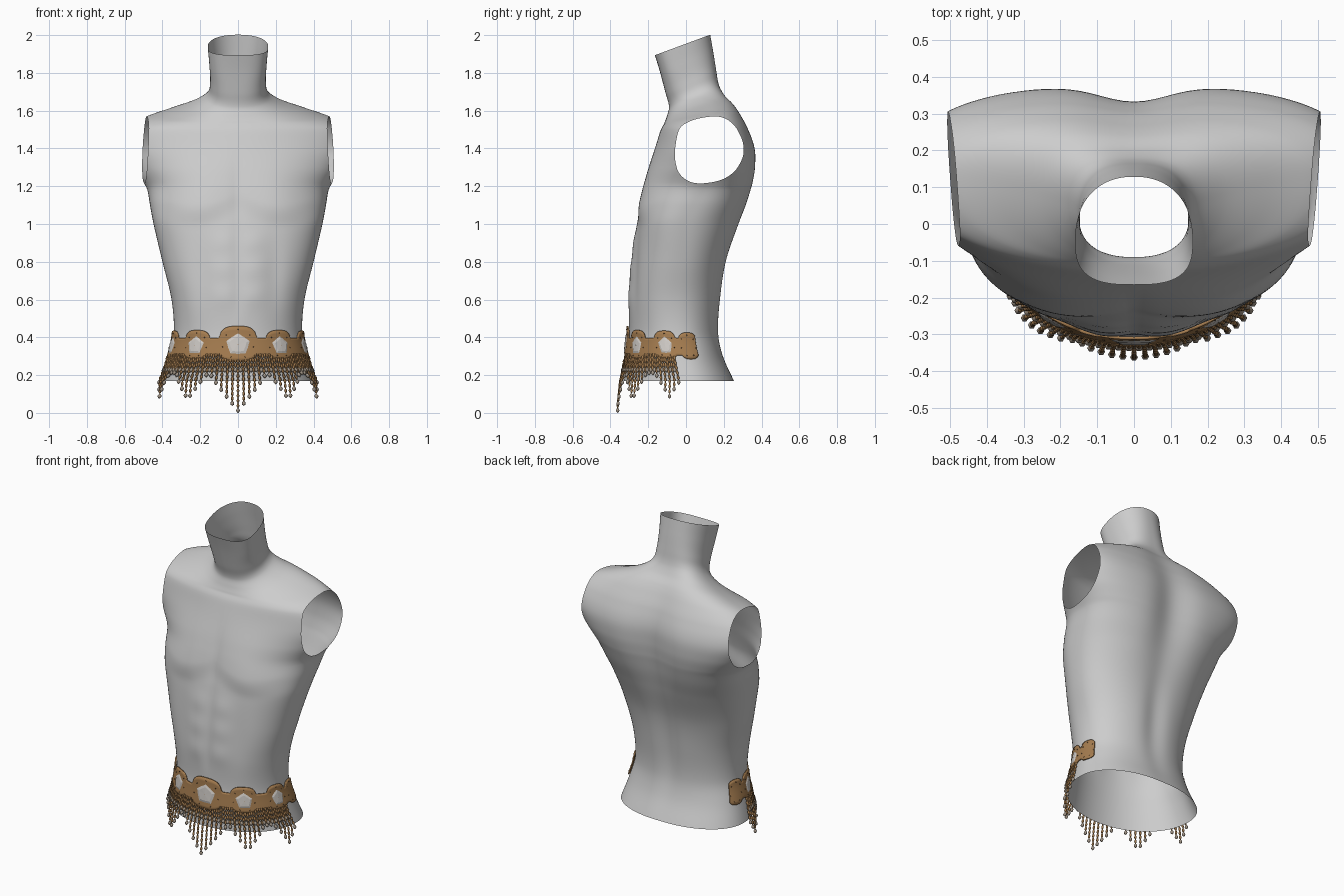
import bpy, bmesh
from math import sin, cos, pi, exp
from mathutils import Vector

cube = bpy.data.objects.get("Cube")
if cube:
    bpy.data.objects.remove(cube)


def material(name, rgb, rough=0.6):
    m = bpy.data.materials.new(name)
    m.use_nodes = True
    m.diffuse_color = (*rgb, 1)
    node = m.node_tree.nodes["Principled BSDF"]
    node.inputs["Base Color"].default_value = (*rgb, 1)
    node.inputs["Roughness"].default_value = rough
    return m


GREY = material("torso grey", (0.61, 0.61, 0.61))
COPPER = material("copper brown", (0.38, 0.205, 0.08))
DARK = material("dark bronze", (0.15, 0.085, 0.04))
SILVER = material("pale silver", (0.62, 0.59, 0.56))
DROP = material("drop bead", (0.36, 0.3, 0.24))


def finish(bm, name, mats, smooth=True):
    me = bpy.data.meshes.new(name)
    bm.normal_update()
    bm.to_mesh(me)
    bm.free()
    for m in mats:
        me.materials.append(m)
    for p in me.polygons:
        p.use_smooth = smooth
    ob = bpy.data.objects.new(name, me)
    bpy.context.collection.objects.link(ob)
    return ob


# Torso sections: height, half width, side y, front y, back y
SECTIONS = [
    (.17, .4, 0, -.33, .255), (.3, .365, -.03, -.315, .2),
    (.42, .34, -.05, -.303, .178), (.6, .352, -.05, -.303, .19),
    (.8, .4, -.03, -.288, .223), (1, .447, 0, -.26, .295),
    (1.1, .466, .045, -.24, .332), (1.18, .48, .09, -.224, .355),
    (1.22, .5, .11, -.215, .364), (1.3, .556, .122, -.195, .374),
    (1.4, .61, .123, -.165, .37), (1.5, .59, .12, -.134, .335),
    (1.56, .497, .112, -.117, .293), (1.6, .365, .1, -.11, .258),
    (1.635, .24, .07, -.1, .218), (1.68, .165, .045, -.09, .187),
    (1.75, .148, .02, -.108, .168), (1.85, .152, -.02, -.137, .147),
    (1.938, .16, -.045, -.165, .13)]


def slope(i, k):
    a, b = SECTIONS[max(i - 1, 0)], SECTIONS[min(i + 1, len(SECTIONS) - 1)]
    return (b[k] - a[k]) / (b[0] - a[0])


def section(z):
    """Smoothly interpolated half width, side, front and back at a height."""
    i = 0
    while i < len(SECTIONS) - 2 and z > SECTIONS[i + 1][0]:
        i += 1
    a, b = SECTIONS[i], SECTIONS[i + 1]
    h = b[0] - a[0]
    u = min(max((z - a[0]) / h, 0), 1)
    return [(1 + 2 * u) * (1 - u) ** 2 * a[k] + u * u * (3 - 2 * u) * b[k]
            + h * u * (1 - u) * ((1 - u) * slope(i, k) - u * slope(i + 1, k))
            for k in range(1, 5)]


def bump(v, centre, width):
    return exp(-((v - centre) / width) ** 2)


def ramp(v, lo, hi):
    u = min(max((v - lo) / (hi - lo), 0), 1)
    return u * u * (3 - 2 * u)


def front_relief(x, z):
    x = abs(x)
    crease = .98 + 1.5 * (x - .23) ** 2
    pecs = .018 * bump(x, .2, .17) * ramp(z, crease, crease + .12) * (1 - ramp(z, 1.1, 1.45))
    abs_rows = sum(.006 * bump(x, .08, .06) * bump(z, c, .06) for c in (.62, .76, .9))
    midline = .005 * bump(x, 0, .03) * ramp(z, .45, .6) * (1 - ramp(z, 1.2, 1.5))
    flank = .008 * bump(x, .19, .05) * bump(z, .72, .2)
    return pecs + abs_rows - midline - flank


def back_relief(x, z):
    spine = .046 * bump(x, 0, .13) * bump(z, 1.25, .38)
    lower = .018 * bump(x, 0, .07) * bump(z, .6, .28)
    return -spine - lower


def surface(t, z, offset=0):
    """Point on the torso: t is the angle around from the front centre."""
    w, ys, yf, yb = section(z)
    s, c = sin(t), cos(t)
    if c > 0:
        n = 2.05 + .25 * ramp(z, .35, .7) + .6 * ramp(z, 1.65, 1.9)
        n += .2 * bump(z, 1.06, .13) - .3 * bump(z, 1.42, .15)
    else:
        n = 2.2 + .7 * bump(z, 1.35, .3)
    k = (abs(s) ** n + abs(c) ** n) ** (-1 / n)
    x = w * s * k
    y = ys + (yf - ys if c > 0 else ys - yb) * c * k
    if c > 0:
        y -= front_relief(x, z) * ramp(c, 0, .4)
    else:
        y += back_relief(x, z) * ramp(-c, 0, .4)
    tilt = .45 * ramp(z, 1.48, 1.7) - .08 * ramp(z, 1.75, 1.94)
    out = Vector((x, y - ys, 0)).normalized() * offset
    return Vector((x, y, z + tilt * (y - ys))) + out


def grid(bm, rows, closed=False):
    rows = [[bm.verts.new(p) for p in row] for row in rows]
    faces = []
    for a, b in zip(rows, rows[1:]):
        n = len(a)
        for i in range(n if closed else n - 1):
            j = (i + 1) % n
            faces.append(bm.faces.new((a[i], a[j], b[j], b[i])))
    return faces


# Torso shell, open at the neck, waist and arms
heights = [SECTIONS[0][0]]
for a, b in zip(SECTIONS, SECTIONS[1:]):
    steps = max(6, round((b[0] - a[0]) / .02))
    heights += [a[0] + (b[0] - a[0]) * i / steps for i in range(1, steps + 1)]
SEGS = 128
bm = bmesh.new()
grid(bm, [[surface(2 * pi * i / SEGS, z) for i in range(SEGS)] for z in heights], True)
for side in (1, -1):
    bmesh.ops.bisect_plane(bm, geom=bm.verts[:] + bm.edges[:] + bm.faces[:],
                           plane_co=(side * .49, .12, 1.4),
                           plane_no=(side, -.08, .05), clear_outer=True)
finish(bm, "torso", [GREY])

# Medallions on the belt: angle, height, radius, lowest fringe point
ARC = .33
MEDALLIONS = [(0, .365, .095, 0)]
for side in (1, -1):
    MEDALLIONS += [(side * .66, .36, .078, .06), (side * 1.32, .36, .075, .075),
                   (side * 1.8, .355, .07, .2)]


def edge(t, sign):
    """Scalloped upper (1) or lower (-1) belt edge."""
    best = .046
    for tc, zc, r, _ in MEDALLIONS:
        d = abs(t - tc) * ARC / r
        if d < 1:
            best = max(best, (zc - .35) * sign + r * (1 - d ** 3) ** (1 / 3))
    return .35 + sign * best


# Belt band
bm = bmesh.new()
COLS, LIMIT = 240, 1.98
rows = []
for j in range(9):
    row = []
    for i in range(COLS + 1):
        t = LIMIT * (2 * i / COLS - 1)
        lo, hi = edge(t, -1), edge(t, 1)
        row.append(surface(t, lo + (hi - lo) * j / 8, .008))
    rows.append(row)
grid(bm, rows)
belt = finish(bm, "belt", [COPPER])
solid = belt.modifiers.new("thickness", "SOLIDIFY")
solid.thickness = .008
solid.offset = 0

# Irregular gem plates and small studs on the medallions
gems, studs = bmesh.new(), bmesh.new()
for tc, zc, r, _ in MEDALLIONS:
    if abs(tc) < 1.7:
        angles = [2 * pi * i / 10 for i in range(10)]
        rings = [[surface(tc + f * r * (1 + .09 * cos(5 * a)) * sin(a) / ARC,
                          zc - .003 + f * r * (1 + .09 * cos(5 * a)) * cos(a), o)
                  for a in angles]
                 for f, o in ((.57, .013), (.42, .017), (.02, .018))]
        grid(gems, rings, True)
    for i in range(7):
        a = 2 * pi * i / 7
        p = surface(tc + .8 * r * sin(a) / ARC, zc + .8 * r * cos(a), .012)
        made = bmesh.ops.create_icosphere(studs, subdivisions=1, radius=.0035)
        bmesh.ops.translate(studs, verts=made["verts"], vec=p)
finish(gems, "gem_plates", [SILVER], False)
finish(studs, "belt_studs", [DARK])

# Beaded fringe, long strands alternating with short ones
bm = bmesh.new()
STRANDS = 84
PITCH = .026
for s in range(STRANDS + 1):
    t = 1.46 * (2 * s / STRANDS - 1)
    top, bottom = edge(t, -1) + .01, .2
    for tc, _, _, low in MEDALLIONS:
        bottom = min(bottom, low + 1.6 * abs(t - tc) * ARC)
    if s % 2:
        bottom = max(bottom, .215)
    length = top - bottom
    steps = max(4, round(length / PITCH * 4))
    rings = []
    for j in range(steps + 1):
        z = top - length * j / steps
        near = max(z - bottom, 0)
        rad = .0025 + .005 * abs(sin(pi * near / PITCH))
        if near < PITCH:
            rad = .001 + .0095 * abs(sin(pi * near / PITCH)) ** .8
        centre = surface(t, max(z, .17), .01 + .022 * ramp(.3 - z, 0, .3))
        centre.z = z
        rings.append([centre + Vector((rad * cos(a), rad * sin(a), 0))
                      for a in (pi * i / 3 for i in range(6))])
    for f in grid(bm, rings, True):
        if f.calc_center_median().z < bottom + PITCH:
            f.material_index = 1
finish(bm, "bead_fringe", [COPPER, DROP])
